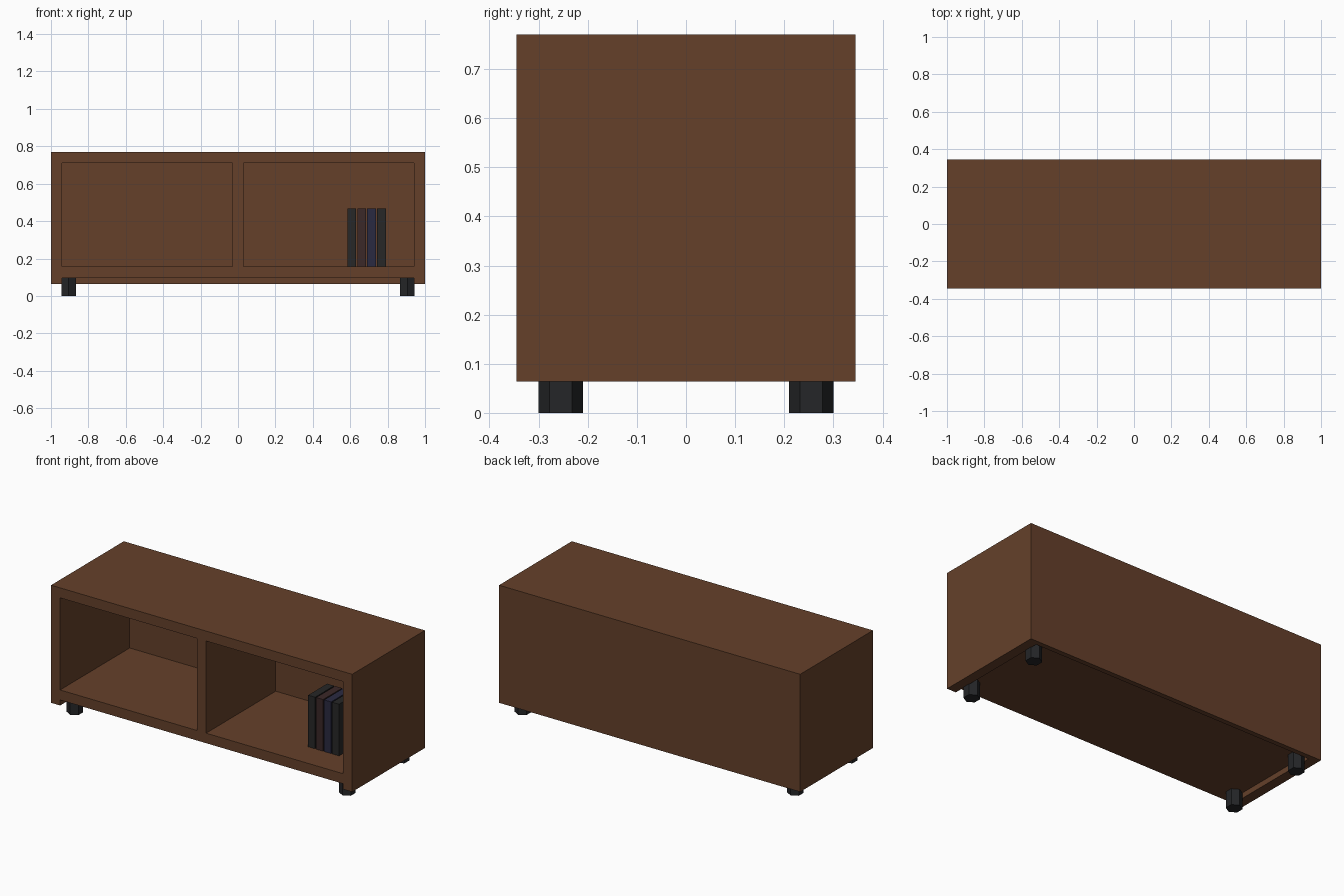
import bpy
import bmesh
import math

if "Cube" in bpy.data.objects:
    bpy.data.objects.remove(bpy.data.objects["Cube"])


def material(name, rgb):
    m = bpy.data.materials.new(name)
    m.diffuse_color = (*rgb, 1)
    m.use_nodes = True
    m.node_tree.nodes["Principled BSDF"].inputs["Base Color"].default_value = m.diffuse_color
    return m


def finish(name, bm, mat):
    bmesh.ops.recalc_face_normals(bm, faces=bm.faces)
    me = bpy.data.meshes.new(name)
    bm.to_mesh(me)
    bm.free()
    me.materials.append(mat)
    ob = bpy.data.objects.new(name, me)
    bpy.context.collection.objects.link(ob)
    return ob


def box(name, x, y, z, mat):
    """Box given as (min, max) ranges."""
    bm = bmesh.new()
    bmesh.ops.create_cube(bm, size=1)
    for v in bm.verts:
        v.co = [r[0] if c < 0 else r[1] for r, c in zip((x, y, z), v.co)]
    return finish(name, bm, mat)


wood = material("brown_wood", (0.13, 0.051, 0.023))
black = material("black_foot", (0.018, 0.019, 0.021))
charcoal = material("charcoal_cover", (0.02, 0.02, 0.02))
maroon = material("maroon_cover", (0.043, 0.021, 0.021))
navy = material("navy_cover", (0.023, 0.023, 0.053))

W, D, T = 1.0, 0.345, 0.06        # half width, half depth, board thickness
BASE, SHELF, TOP = 0.064, 0.157, 0.77
IN = W - T
BACK = D - 0.03                   # inner face of the back panel

# Cabinet shell: top and sides as one U profile run front to back
profile = [(-W, BASE), (-W, TOP), (W, TOP), (W, BASE),
           (IN, BASE), (IN, TOP - T), (-IN, TOP - T), (-IN, BASE)]
bm = bmesh.new()
face = bm.faces.new([bm.verts.new((x, -D, z)) for x, z in profile])
ext = bmesh.ops.extrude_face_region(bm, geom=[face])
moved = [g for g in ext["geom"] if isinstance(g, bmesh.types.BMVert)]
bmesh.ops.translate(bm, verts=moved, vec=(0, 2 * D, 0))
finish("cabinet_shell", bm, wood)

# Boards inside the shell
box("bottom_shelf", (-IN, IN), (-D, BACK), (SHELF - T, SHELF), wood)
box("back_panel", (-IN, IN), (BACK, D), (BASE, TOP - T), wood)
box("center_divider", (-T / 2, T / 2), (-D, BACK), (SHELF, TOP - T), wood)

# Four six-sided feet, corners pointing to front and back
foot_h = SHELF - T
for sx, side in ((-1, "left"), (1, "right")):
    for sy, end in ((-1, "front"), (1, "back")):
        bm = bmesh.new()
        bmesh.ops.create_cone(bm, cap_ends=True, segments=6,
                              radius1=0.045, radius2=0.045, depth=foot_h)
        # turn so that a corner lies on the y axis
        a = max(bm.verts, key=lambda v: v.co.y).co
        turn = math.pi / 2 - math.atan2(a.y, a.x)
        for v in bm.verts:
            x, y = v.co.x, v.co.y
            v.co.x = x * math.cos(turn) - y * math.sin(turn) + sx * 0.905
            v.co.y = x * math.sin(turn) + y * math.cos(turn) + sy * 0.255
            v.co.z += foot_h / 2
        finish(f"{end}_{side}_foot", bm, black)

# Row of books in the right compartment
for i, cover in enumerate((charcoal, maroon, navy, charcoal)):
    x = 0.585 + i * 0.053
    box(f"book_{i + 1}", (x, x + 0.046), (-0.17, 0.01), (SHELF, 0.467), cover)
